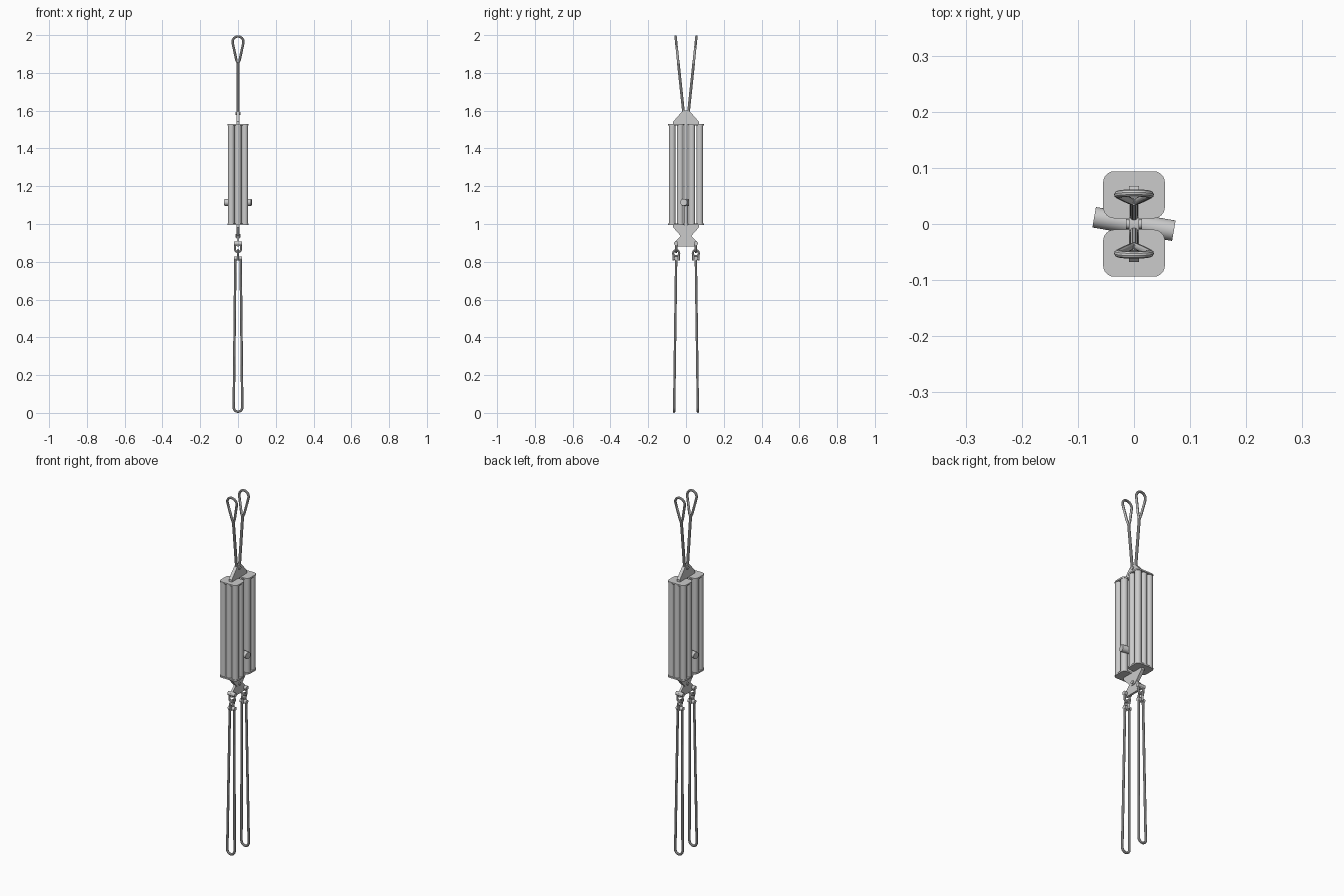
import bpy, bmesh, math
from mathutils import Vector

if "Cube" in bpy.data.objects:
    bpy.data.objects.remove(bpy.data.objects["Cube"])


def finish(name, bm, smooth=True):
    bmesh.ops.recalc_face_normals(bm, faces=bm.faces)
    me = bpy.data.meshes.new(name)
    bm.to_mesh(me)
    bm.free()
    ob = bpy.data.objects.new(name, me)
    bpy.context.collection.objects.link(ob)
    if smooth:
        bpy.ops.object.select_all(action='DESELECT')
        ob.select_set(True)
        bpy.context.view_layer.objects.active = ob
        bpy.ops.object.shade_smooth_by_angle(angle=math.radians(35))
    return ob


def rod(name, a, b, r, sides=24):
    a, b = Vector(a), Vector(b)
    bm = bmesh.new()
    bmesh.ops.create_cone(bm, cap_ends=True, segments=sides, radius1=r, radius2=r, depth=(b - a).length)
    ob = finish(name, bm)
    ob.location = (a + b) / 2
    ob.rotation_euler = (b - a).to_track_quat('Z', 'Y').to_euler()
    return ob


def slab(name, pts, place, depth):
    """Extrude a 2D outline; place maps (u, v) to a 3D point."""
    bm = bmesh.new()
    f = bm.faces.new([bm.verts.new(place(u, v)) for u, v in pts])
    r = bmesh.ops.extrude_face_region(bm, geom=[f])
    bmesh.ops.translate(bm, vec=depth, verts=[g for g in r['geom'] if isinstance(g, bmesh.types.BMVert)])
    return finish(name, bm)


def cable(name, pts, r, closed=False):
    cu = bpy.data.curves.new(name, 'CURVE')
    cu.dimensions = '3D'
    cu.bevel_depth = r
    cu.bevel_resolution = 3
    cu.use_fill_caps = True
    sp = cu.splines.new('POLY')
    sp.points.add(len(pts) - 1)
    for p, co in zip(sp.points, pts):
        p.co = (*co, 1)
    sp.use_cyclic_u = closed
    tmp = bpy.data.objects.new(name + "_curve", cu)
    bpy.context.collection.objects.link(tmp)
    bpy.context.view_layer.update()
    me = bpy.data.meshes.new_from_object(tmp.evaluated_get(bpy.context.evaluated_depsgraph_get()))
    bpy.data.objects.remove(tmp)
    bm = bmesh.new()
    bm.from_mesh(me)
    return finish(name, bm)


def arc(cx, cz, r, a0, a1, n=14):
    return [(cx + r * math.cos(math.radians(a0 + (a1 - a0) * i / n)),
             cz + r * math.sin(math.radians(a0 + (a1 - a0) * i / n))) for i in range(n + 1)]


def rounded_rect(x0, x1, y0, y1, r):
    return (arc(x1 - r, y1 - r, r, 0, 90, 6) + arc(x0 + r, y1 - r, r, 90, 180, 6)
            + arc(x0 + r, y0 + r, r, 180, 270, 6) + arc(x1 - r, y0 + r, r, 270, 360, 6))


# Two tube packs with rounded end plates
for s, side in ((-1, "front"), (1, "back")):
    y0, y1 = sorted((s * 0.010, s * 0.094))
    for z, lvl in ((0.994, "bottom"), (1.522, "top")):
        slab(f"{side}_{lvl}_end_plate", rounded_rect(-0.055, 0.055, y0, y1, 0.02),
             lambda u, v, z=z: (u, v, z), (0, 0, 0.008))
    for x in (-0.036, 0, 0.036):
        for y in (0.031, 0.073):
            rod(f"{side}_tube", (x, s * y, 0.998), (x, s * y, 1.526), 0.0178)

# Cross handle and its stem between the packs
rod("cross_handle", (-0.071, 0.012, 1.115), (0.071, -0.012, 1.115), 0.0185)
rod("handle_stem", (0, 0, 0.995), (0, 0, 1.115), 0.010)
rod("centre_rod", (0, 0, 0.99), (0, 0, 1.54), 0.008)

# Upper and lower yoke plates
yoke = [(-0.068, 0), (0.068, 0), (0.068, 0.014), (0.022, 0.066), (0.012, 0.073),
        (-0.012, 0.073), (-0.022, 0.066), (-0.068, 0.014)]
slab("upper_yoke", yoke, lambda u, v: (-0.009, u, 1.528 + v), (0.018, 0, 0))
slab("lower_yoke", yoke, lambda u, v: (-0.009, u, 0.996 - v), (0.018, 0, 0))
rod("upper_yoke_pin", (-0.014, 0, 1.585), (0.014, 0, 1.585), 0.009)
rod("lower_yoke_pin", (-0.014, 0, 0.938), (0.014, 0, 0.938), 0.009)

# Spreader plate under the lower yoke
slab("spreader_plate", [(-0.02, 0.945), (0.02, 0.945), (0.062, 0.902), (0.058, 0.88),
                        (-0.058, 0.88), (-0.062, 0.902)],
     lambda u, v: (-0.006, u, v), (0.012, 0, 0))

for s, side in ((-1, "front"), (1, "back")):
    # Upper sling: twin strand rising to a teardrop eye
    def lean(z, s=s):
        return s * (0.012 + (z - 1.58) / 0.42 * 0.044)
    cable(f"{side}_upper_sling", [(0, lean(z), z) for z in (1.58, 1.70, 1.85)], 0.0075)
    eye = [(0, 1.84), (0.009, 1.87)] + arc(0, 1.964, 0.029, -15, 195, 18) + [(-0.009, 1.87)]
    cable(f"{side}_upper_eye", [(x, lean(z), z) for x, z in eye], 0.0065, True)

    # Shackle: pin, bow and lower coupling
    y = s * 0.052
    rod(f"{side}_shackle_pin", (-0.022, y, 0.897), (0.022, y, 0.897), 0.011)
    bow = [(-0.014, 0.897)] + arc(0, 0.868, 0.016, 180, 360) + [(0.014, 0.897)]
    cable(f"{side}_shackle_bow", [(x, y, z) for x, z in bow], 0.006)
    cable(f"{side}_coupling_ring", [(0, y + u, z) for u, z in arc(0, 0.845, 0.016, 0, 340, 17)], 0.006, True)
    rod(f"{side}_coupling_pin", (-0.020, y, 0.818), (0.020, y, 0.818), 0.011)
    for dy in (-0.014, 0.014):
        rod(f"{side}_coupling_cheek", (0, y + dy, 0.808), (0, y + dy, 0.842), 0.005, 12)

    # Lower sling: long closed loop, wider at the bottom
    loop = arc(0, 0.808, 0.014, 0, 180, 10) + arc(0, 0.029, 0.0225, 180, 360)
    cable(f"{side}_lower_sling", [(x, s * (0.063 - z / 0.82 * 0.011), z) for x, z in loop], 0.0065, True)
